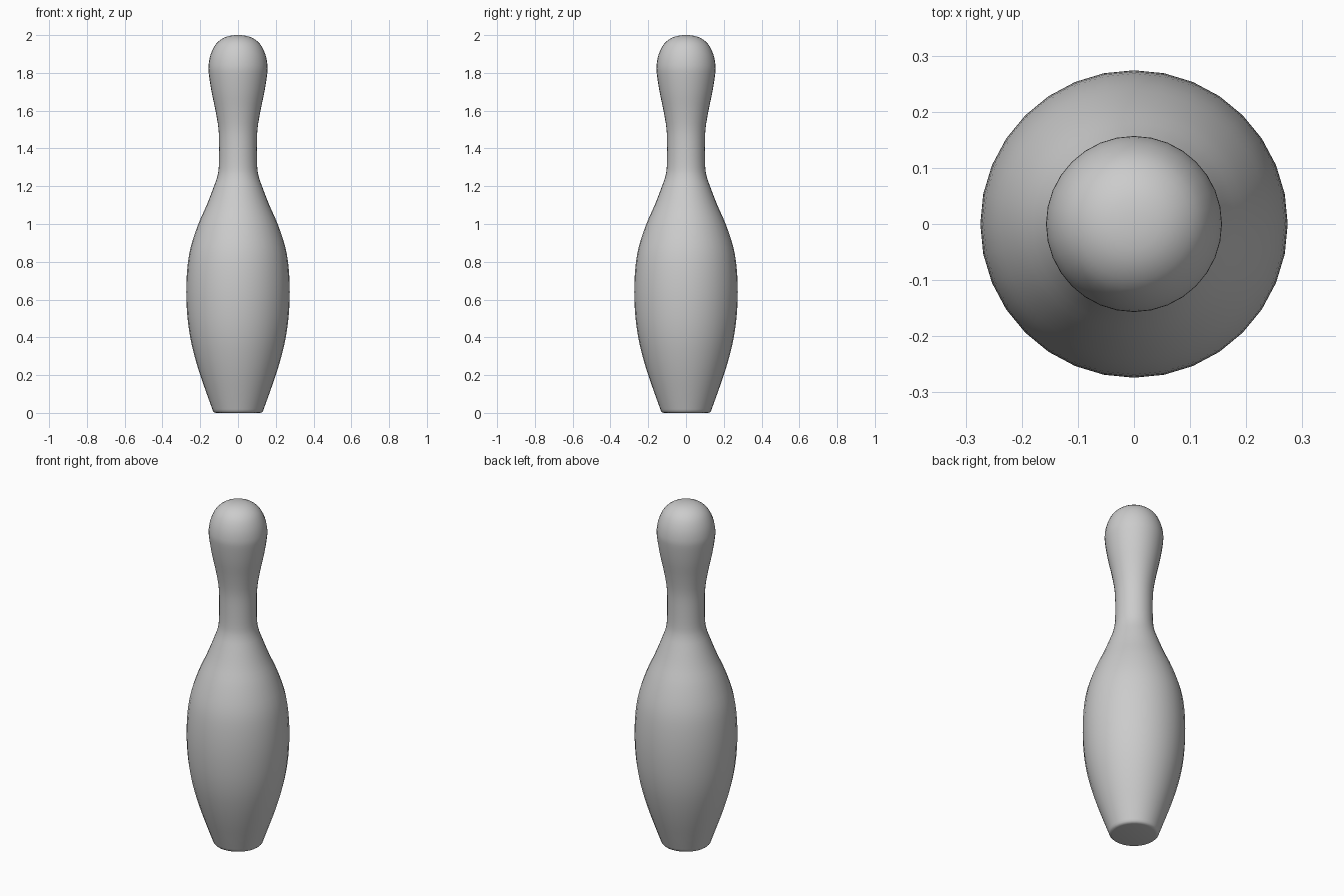
import bpy, bmesh, math
from mathutils import Vector

if "Cube" in bpy.data.objects:
    bpy.data.objects.remove(bpy.data.objects["Cube"])

SIDES = 32
STEPS = 3

# Pin silhouette from above the foot to the crown: (radius, height)
body = [(0.136, 0.02), (0.165, 0.1), (0.2, 0.2), (0.23, 0.3), (0.253, 0.4),
        (0.268, 0.51), (0.274, 0.64), (0.268, 0.77), (0.25, 0.88), (0.21, 1.0),
        (0.166, 1.1), (0.127, 1.2), (0.11, 1.25), (0.102, 1.3), (0.1, 1.4),
        (0.103, 1.5), (0.119, 1.6), (0.14, 1.7), (0.154, 1.79), (0.156, 1.84),
        (0.144, 1.9), (0.115, 1.955), (0.065, 1.99), (0.0, 2.0)]


def smooth_curve(points):
    """Catmull-Rom samples through the points."""
    p = [Vector(q) for q in points]
    # mirrored end point keeps the crown round
    p = [2 * p[0] - p[1]] + p + [Vector((-p[-2].x, p[-2].y))]
    out = []
    for a, b, c, d in zip(p, p[1:], p[2:], p[3:]):
        for i in range(STEPS):
            t = i / STEPS
            out.append(0.5 * (2 * b + (c - a) * t + (2 * a - 5 * b + 4 * c - d) * t**2
                              + (3 * b - a - 3 * c + d) * t**3))
    return out + [p[-2]]


# Flat foot with a small rounded rim, then the smooth body
profile = [Vector(q) for q in [(0, 0), (0.115, 0), (0.125, 0.002), (0.132, 0.009)]]
profile += smooth_curve(body)

# Lathe the profile around z
bm = bmesh.new()
verts = [bm.verts.new((q.x, 0, q.y)) for q in profile]
edges = [bm.edges.new(pair) for pair in zip(verts, verts[1:])]
bmesh.ops.spin(bm, geom=verts + edges, cent=(0, 0, 0), axis=(0, 0, 1),
               angle=math.tau, steps=SIDES)
bmesh.ops.remove_doubles(bm, verts=bm.verts[:], dist=0.0005)
bmesh.ops.recalc_face_normals(bm, faces=bm.faces[:])
for f in bm.faces:
    f.smooth = True

mesh = bpy.data.meshes.new("bowling_pin")
bm.to_mesh(mesh)
bm.free()
pin = bpy.data.objects.new("bowling_pin", mesh)
bpy.context.collection.objects.link(pin)
